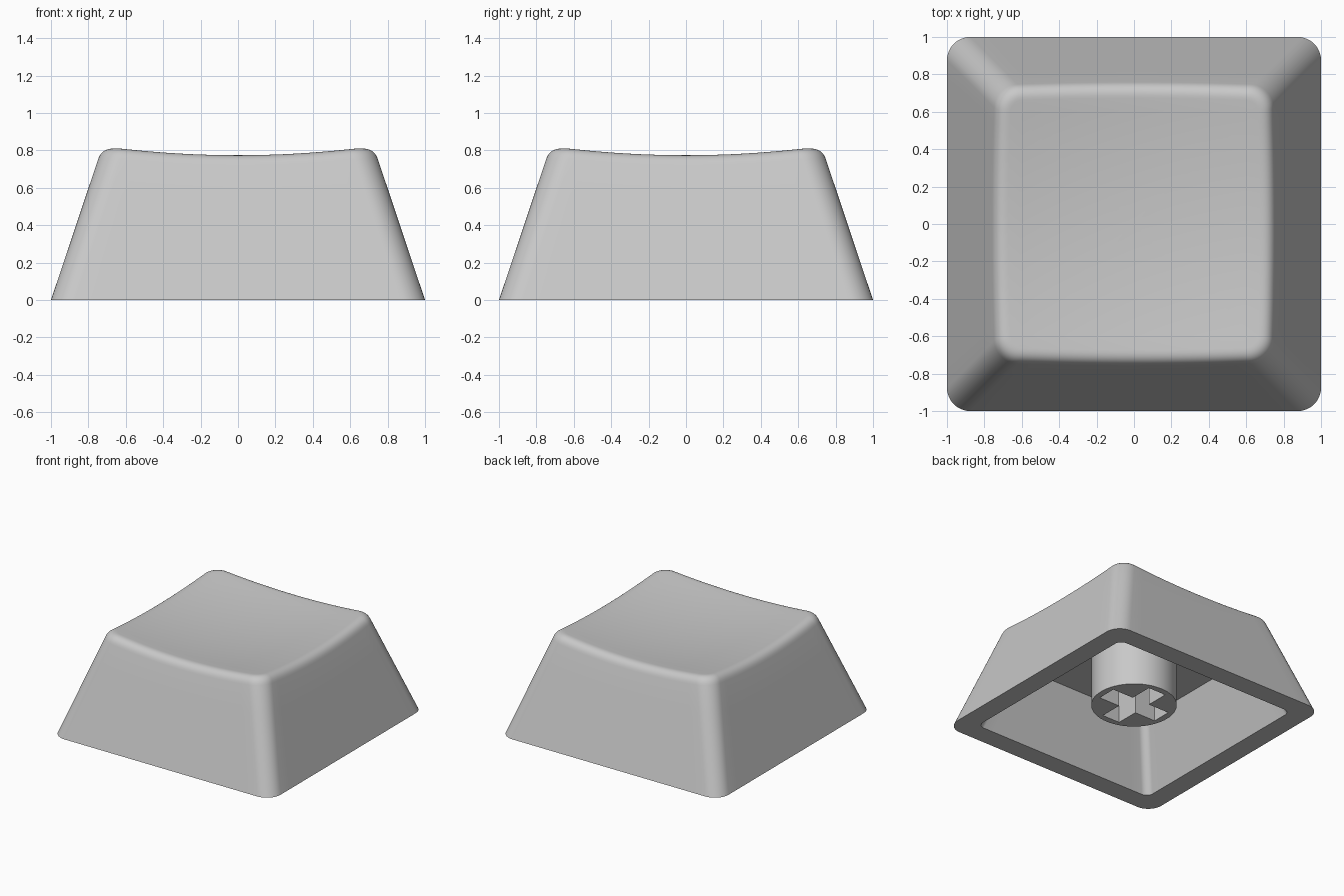
import bpy, bmesh, math
from mathutils import Vector

if "Cube" in bpy.data.objects:
    bpy.data.objects.remove(bpy.data.objects["Cube"])

TAPER = 0.335                     # inward lean of the walls per unit height
CORNER = 0.125                    # vertical corner radius
CEILING = 0.53                    # height of the inside ceiling

grey = bpy.data.materials.new("grey plastic")
grey.diffuse_color = (0.58, 0.58, 0.58, 1)
grey.use_nodes = True
grey.node_tree.nodes["Principled BSDF"].inputs["Base Color"].default_value = grey.diffuse_color


def finish(name, bm):
    bmesh.ops.recalc_face_normals(bm, faces=bm.faces)
    mesh = bpy.data.meshes.new(name)
    bm.to_mesh(mesh)
    bm.free()
    mesh.materials.append(grey)
    obj = bpy.data.objects.new(name, mesh)
    bpy.context.collection.objects.link(obj)
    bpy.ops.object.select_all(action='DESELECT')
    obj.select_set(True)
    bpy.context.view_layer.objects.active = obj
    bpy.ops.object.shade_smooth_by_angle(angle=math.radians(35))
    return obj


# Rounded square as pairs: corner-centre position (unit square) and outward normal
ARC, SIDE = 10, 16
outline = []
for q in range(4):
    a0 = q * math.pi / 2
    c = Vector((1, 1)) if q == 0 else Vector((-outline[0][0].y, outline[0][0].x))
    corner = [Vector((1, 1)), Vector((-1, 1)), Vector((-1, -1)), Vector((1, -1))]
    c, nxt = corner[q], corner[(q + 1) % 4]
    for i in range(ARC + 1):
        a = a0 + math.pi / 2 * i / ARC
        outline.append((c, Vector((math.cos(a), math.sin(a)))))
    n = Vector((math.cos(a0 + math.pi / 2), math.sin(a0 + math.pi / 2)))
    for i in range(1, SIDE):
        outline.append((c.lerp(nxt, i / SIDE), n))


def square_point(k, half, radius):
    u, n = outline[k]
    return u * (half - radius) + n * radius


def dish(p):
    return 0.73 + 0.095 * p.length_squared


def on_wall(k, z):
    return square_point(k, 1 - TAPER * z, CORNER).to_3d() + Vector((0, 0, z))


def profile(k):
    """Section from rim, up the wall, round the top edge and into the dish."""
    z = 0.8
    for _ in range(12):           # height where wall meets dish
        z = dish(on_wall(k, z).xy)
    edge = on_wall(k, z)
    low = on_wall(k, z - 0.062)
    flat = square_point(k, 1 - TAPER * z - 0.065, CORNER - 0.065)
    top = Vector((flat.x, flat.y, dish(flat)))
    pts = [square_point(k, 0.835, 0.06).to_3d()]
    pts += [on_wall(k, 0).lerp(low, i / 4) for i in range(4)]
    for i in range(9):            # rounded top edge
        t = i / 8
        pts.append(low * (1 - t) ** 2 + edge * 2 * t * (1 - t) + top * t * t)
    for i in range(1, 10):        # concave top
        p = flat * (1 - i / 10)
        pts.append(Vector((p.x, p.y, dish(p))))
    return pts


# Cap shell: ceiling, inner wall, rim, outer wall and dished top
bm = bmesh.new()
columns = []
for k in range(len(outline)):
    inner_top = square_point(k, 0.835 - TAPER * CEILING, 0.06).to_3d()
    inner_top.z = CEILING
    columns.append([bm.verts.new(p) for p in [inner_top] + profile(k)])
centre = bm.verts.new((0, 0, dish(Vector((0, 0)))))
for k, col in enumerate(columns):
    nxt = columns[(k + 1) % len(columns)]
    for j in range(len(col) - 1):
        bm.faces.new((col[j], nxt[j], nxt[j + 1], col[j + 1]))
    bm.faces.new((col[-1], nxt[-1], centre))
bm.faces.new([c[0] for c in columns])
finish("cap_shell", bm)

# Stem: round post with a cross-shaped socket
STEM_Z, STEM_R, ARM, WIDTH = 0.118, 0.322, 0.27, 0.08
circle = [(STEM_R * math.cos(math.tau * i / 64), STEM_R * math.sin(math.tau * i / 64))
          for i in range(64)]
cross = []
for q in range(4):
    ca, sa = [(1, 0), (0, 1), (-1, 0), (0, -1)][q]
    for x, y in ((ARM, -WIDTH), (ARM, WIDTH), (WIDTH, WIDTH)):
        cross.append((x * ca - y * sa, x * sa + y * ca))

bm = bmesh.new()
rim_edges = []
for loop in (circle, cross):
    low = [bm.verts.new((x, y, STEM_Z)) for x, y in loop]
    high = [bm.verts.new((x, y, CEILING)) for x, y in loop]
    for i in range(len(loop)):
        j = (i + 1) % len(loop)
        bm.faces.new((low[i], low[j], high[j], high[i]))
        rim_edges.append(bm.edges.get((low[i], low[j])))
bmesh.ops.triangle_fill(bm, edges=rim_edges, use_beauty=True)
finish("stem", bm)
